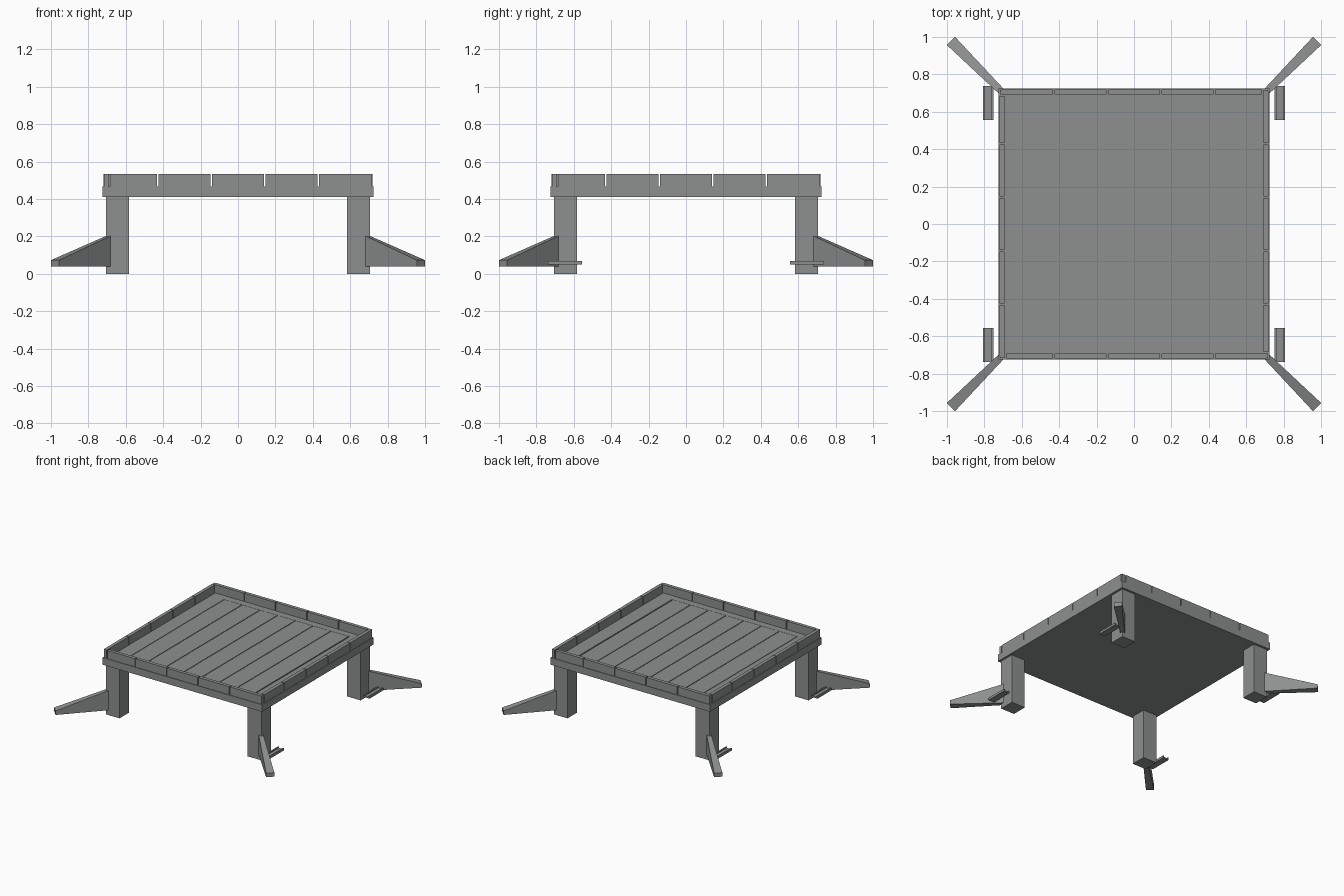
import bpy
import bmesh
import math
from mathutils import Vector, Matrix

if "Cube" in bpy.data.objects:
    bpy.data.objects.remove(bpy.data.objects["Cube"])

metal = bpy.data.materials.new("grey metal")
metal.diffuse_color = (0.27, 0.28, 0.275, 1)
metal.use_nodes = True
metal.node_tree.nodes["Principled BSDF"].inputs["Base Color"].default_value = metal.diffuse_color


def finish(bm, name):
    bmesh.ops.recalc_face_normals(bm, faces=bm.faces)
    mesh = bpy.data.meshes.new(name)
    bm.to_mesh(mesh)
    bm.free()
    mesh.materials.append(metal)
    obj = bpy.data.objects.new(name, mesh)
    bpy.context.collection.objects.link(obj)
    return obj


def add_box(bm, x0, x1, y0, y1, z0, z1, turn=0):
    size = Matrix.Diagonal((x1 - x0, y1 - y0, z1 - z0, 1))
    place = Matrix.Translation(((x0 + x1) / 2, (y0 + y1) / 2, (z0 + z1) / 2))
    spin = Matrix.Rotation(turn, 4, 'Z')
    bmesh.ops.create_cube(bm, size=1, matrix=spin @ place @ size)


def box(name, *dims):
    bm = bmesh.new()
    add_box(bm, *dims)
    return finish(bm, name)


# Platform tray
box("platform_base", -0.722, 0.722, -0.722, 0.722, 0.41, 0.46)

# Lower skirt and split rim panels around the four sides
skirt, rim = bmesh.new(), bmesh.new()
edges = [-0.712, -0.43, -0.144, 0.142, 0.428, 0.712]
gap = 0.004
for k in range(4):
    turn = k * math.pi / 2
    add_box(skirt, -0.725, 0.695, -0.725, -0.695, 0.41, 0.468, turn)
    for a, b in zip(edges, edges[1:]):
        a = max(a + gap, -0.684)
        b = min(b - gap, 0.708)
        add_box(rim, a, b, -0.72, -0.692, 0.466, 0.535, turn)
    # Corner post closing the rim
    add_box(rim, -0.717, -0.692, -0.717, -0.692, 0.466, 0.535, turn)
finish(skirt, "platform_skirt")
finish(rim, "rim_panels")

# Deck: border boards and seven planks
deck = bmesh.new()
for s in (-1, 1):
    ya, yb = sorted((s * 0.634, s * 0.69))
    xa, xb = sorted((s * 0.571, s * 0.69))
    add_box(deck, -0.69, 0.69, ya, yb, 0.455, 0.468)
    add_box(deck, xa, xb, -0.634, 0.634, 0.455, 0.468)
seams = [-0.569, -0.406, -0.243, -0.083, 0.079, 0.239, 0.402, 0.565]
for a, b in zip(seams, seams[1:]):
    add_box(deck, a + 0.003, b - 0.003, -0.632, 0.632, 0.455, 0.468)
finish(deck, "deck_planks")

for sx in (-1, 1):
    for sy in (-1, 1):
        side = ("right" if sx > 0 else "left") + ("_back" if sy > 0 else "_front")

        # Square leg
        xa, xb = sorted((sx * 0.582, sx * 0.707))
        ya, yb = sorted((sy * 0.582, sy * 0.707))
        box("leg_" + side, xa, xb, ya, yb, 0, 0.41)

        # Diagonal sloping outrigger, wider at its tip
        bm = bmesh.new()
        out = Vector((sx, sy, 0)).normalized()
        across = Vector((-out.y, out.x, 0))
        rings = []
        for dist, half, top in ((0.97, 0.017, 0.206), (1.384, 0.031, 0.073)):
            rings.append([bm.verts.new(out * dist + across * w + Vector((0, 0, z)))
                          for w, z in ((-half, 0.04), (half, 0.04), (half, top), (-half, top))])
        bm.faces.new(rings[0])
        bm.faces.new(rings[1])
        for i in range(4):
            j = (i + 1) % 4
            bm.faces.new((rings[0][i], rings[0][j], rings[1][j], rings[1][i]))
        finish(bm, "outrigger_" + side)

        # Small channel-shaped step beside the leg
        bm = bmesh.new()
        ya, yb = sorted((sy * 0.557, sy * 0.737))
        for p, q, z0, z1 in ((0.752, 0.806, 0.05, 0.06),
                             (0.752, 0.762, 0.06, 0.069),
                             (0.796, 0.806, 0.06, 0.069)):
            xa, xb = sorted((sx * p, sx * q))
            add_box(bm, xa, xb, ya, yb, z0, z1)
        finish(bm, "side_step_" + side)
